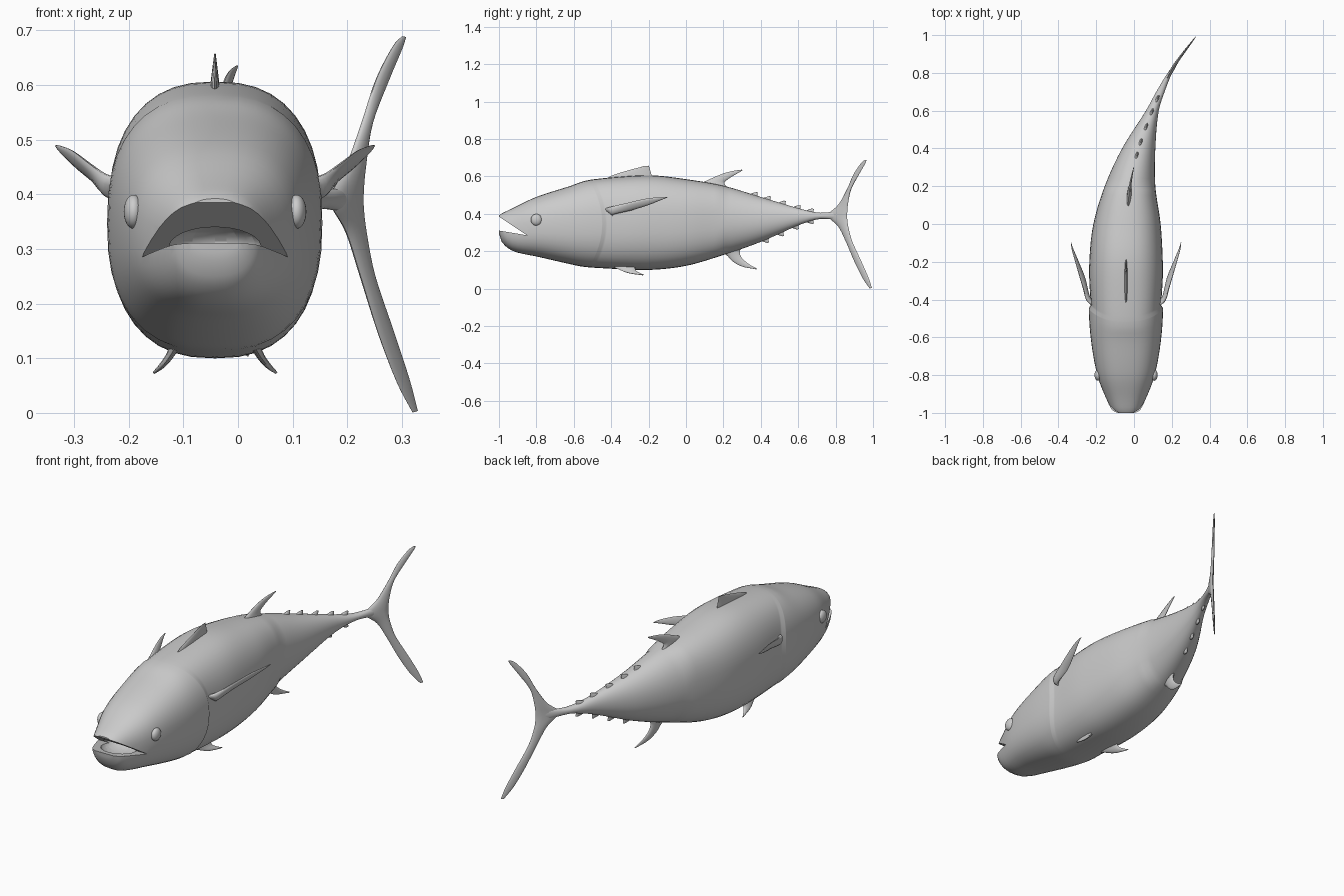
import bpy, bmesh, math
from mathutils import Vector

if "Cube" in bpy.data.objects:
    bpy.data.objects.remove(bpy.data.objects["Cube"])

CX = -0.042  # midline of the straight front half


def interp(keys, t):
    """Smooth Hermite interpolation through rows of (t, values...)."""
    t = min(max(t, keys[0][0]), keys[-1][0])
    i = 0
    while i < len(keys) - 2 and t > keys[i + 1][0]:
        i += 1
    a, b = keys[i], keys[i + 1]
    p = keys[i - 1] if i > 0 else a
    n = keys[i + 2] if i + 2 < len(keys) else b
    h = b[0] - a[0]
    u = (t - a[0]) / h
    out = []
    for c in range(1, len(a)):
        ma = (b[c] - p[c]) / (b[0] - p[0]) * h
        mb = (n[c] - a[c]) / (n[0] - a[0]) * h
        out.append((2*u**3 - 3*u**2 + 1) * a[c] + (u**3 - 2*u**2 + u) * ma
                   + (3*u**2 - 2*u**3) * b[c] + (u**3 - u**2) * mb)
    return out


SPINE = [(-1, CX), (-.2, CX), (0, -.037), (.2, -.021), (.4, .025), (.6, .097),
         (.7, .14), (.8, .19), (.87, .235), (1, .333)]


def mid(y, z):
    return Vector((interp(SPINE, y)[0], y, z))


def skin(name, rings, angle=40):
    """Join closed rings of points into a capped smooth object."""
    bm = bmesh.new()
    vs = [[bm.verts.new(p) for p in r] for r in rings]
    n = len(rings[0])
    for r, s in zip(vs, vs[1:]):
        for k in range(n):
            bm.faces.new((r[k], r[(k + 1) % n], s[(k + 1) % n], s[k]))
    bm.faces.new(vs[0][::-1])
    bm.faces.new(vs[-1])
    bmesh.ops.recalc_face_normals(bm, faces=bm.faces)
    me = bpy.data.meshes.new(name)
    bm.to_mesh(me)
    bm.free()
    ob = bpy.data.objects.new(name, me)
    bpy.context.collection.objects.link(ob)
    return smooth(ob, angle)


def smooth(ob, angle=40):
    bpy.ops.object.select_all(action='DESELECT')
    ob.select_set(True)
    bpy.context.view_layer.objects.active = ob
    bpy.ops.object.shade_smooth_by_angle(angle=math.radians(angle))
    return ob


def fin(name, sections, side=(1, 0, 0), steps=5):
    """Lens-section fin from (leading point, trailing point, thickness) rows."""
    keys = [(i, *l, *t, th) for i, (l, t, th) in enumerate(sections)]
    rings = []
    for j in range((len(keys) - 1) * steps + 1):
        v = interp(keys, j / steps)
        l, t = Vector(v[:3]), Vector(v[3:6])
        ring = []
        for k in range(12):
            a = 2 * math.pi * k / 12
            ring.append(l + (t - l) * (1 - math.cos(a)) / 2
                        + Vector(side).normalized() * math.sin(a) * v[6] / 2)
        rings.append(ring)
    return skin(name, rings, 60)


def mid_fin(name, rows):
    return fin(name, [(mid(a, b), mid(c, d), th) for a, b, c, d, th in rows],
               (1, -.3, 0))


# Body: y, top, bottom, half width
BODY = [(-1, .392, .295, .055), (-.985, .402, .25, .075), (-.93, .428, .203, .103),
        (-.8, .49, .172, .152), (-.6, .55, .13, .187), (-.4, .588, .11, .198),
        (-.2, .606, .1, .195), (0, .585, .122, .178), (.2, .55, .18, .134),
        (.4, .49, .25, .088), (.6, .43, .338, .034), (.7, .407, .37, .022),
        (.76, .408, .372, .016), (.84, .42, .362, .007)]
ys = sorted([-1, -.995, -.985, -.97, -.955, -.446, -.43]
            + [-.93 + .03 * i for i in range(60) if abs(-.93 + .03 * i + .438) > .012])
rings = []
for y in ys:
    top, bot, hw = interp(BODY, min(y, .84))
    zc, hh = (top + bot) / 2, (top - bot) / 2
    p = 2 / (2.45 if y < .2 else 2.1)
    c = interp(SPINE, y)[0]
    ring = []
    for k in range(40):
        a = 2 * math.pi * k / 40
        ca, sa = math.cos(a), math.sin(a)
        dx = math.copysign(abs(ca) ** p, ca) * hw
        dz = math.copysign(abs(sa) ** p, sa)
        # raised edge of the gill cover
        if y > -.44:
            dx *= 1 - .055 * math.exp(-((y + .44) / .14) ** 2) * max(0, 1 - abs(dz) ** 4)
        dy = -.07 * dz * dz * math.exp(-((y + .44) / .13) ** 2)
        ring.append((c + dx, y + dy, zc + dz * hh))
    rings.append(ring)
body = skin("body", rings)

# Open mouth: wedge between the jaws plus a hollow behind the lips
wedge = [(-1.05, .418), (-.85, .285), (-1.05, .319)]
jaw_cut = skin("jaw_cutter", [[(x, y, z) for y, z in wedge] for x in (-.4, .32)])
bpy.ops.mesh.primitive_uv_sphere_add(segments=24, ring_count=16, location=(CX, -.87, .305))
hollow = bpy.context.object
hollow.name = "mouth_hollow_cutter"
hollow.scale = (.085, .1, .045)
for cutter in (jaw_cut, hollow):
    m = body.modifiers.new("mouth", 'BOOLEAN')
    m.operation, m.solver, m.object = 'DIFFERENCE', 'EXACT', cutter
    bpy.context.view_layer.objects.active = body
    bpy.ops.object.modifier_apply(modifier=m.name)
    bpy.data.objects.remove(cutter)
smooth(body, 35)

# Fins on the midline
mid_fin("front_dorsal_fin", [(-.46, .565, -.18, .585, .022), (-.40, .603, -.185, .61, .016),
                             (-.31, .632, -.192, .635, .009), (-.22, .656, -.198, .657, .003)])
mid_fin("rear_dorsal_fin", [(.05, .55, .24, .525, .03), (.12, .582, .205, .563, .02),
                            (.185, .61, .232, .59, .013), (.24, .627, .268, .612, .008),
                            (.298, .636, .303, .632, .003)])
mid_fin("anal_fin", [(.15, .215, .31, .23, .03), (.215, .18, .288, .2, .02),
                     (.25, .145, .298, .165, .013), (.30, .118, .335, .132, .008),
                     (.375, .103, .379, .107, .003)])

# Tail fin, a single crescent from lower tip to upper tip
mid_fin("tail_fin", [(.982, .001, .994, .004, .004), (.945, .055, .975, .06, .008),
                     (.90, .145, .938, .145, .012), (.855, .25, .89, .25, .015),
                     (.815, .33, .868, .33, .018), (.765, .378, .862, .375, .02),
                     (.765, .403, .862, .405, .02), (.815, .45, .866, .45, .018),
                     (.86, .53, .883, .53, .015), (.895, .61, .925, .61, .012),
                     (.935, .67, .956, .665, .008), (.957, .689, .966, .687, .004)])

# Finlets along the tail stalk
for s, places in ((1, (.36, .43, .51, .59, .66)), (-1, (.42, .50, .58, .66))):
    for i, y in enumerate(places):
        top, bot, _ = interp(BODY, y)
        z = top if s > 0 else bot
        mid_fin("finlet_%s_%d" % ("upper" if s > 0 else "lower", i + 1),
                [(y - .035, z - s * .008, y + .03, z - s * .022, .022),
                 (y - .01, z + s * .006, y + .022, z - s * .006, .014),
                 (y + .014, z + s * .014, y + .024, z + s * .011, .004)])

# Paired fins and eyes, mirrored about the midline
PECTORAL = [(.165, -.44, .425, .165, -.37, .385, .03), (.203, -.405, .437, .195, -.39, .395, .024),
            (.232, -.32, .457, .217, -.29, .419, .018), (.262, -.22, .48, .252, -.2, .447, .012),
            (.285, -.14, .489, .281, -.13, .475, .007), (.291, -.1, .49, .291, -.098, .487, .003)]
PELVIC = [(.07, -.41, .125, .075, -.27, .125, .02), (.083, -.36, .103, .087, -.27, .1, .014),
          (.098, -.31, .084, .1, -.25, .085, .01), (.112, -.235, .072, .113, -.225, .074, .004)]
for s, side in ((1, "right"), (-1, "left")):
    def pair(rows):
        return [((CX + s * a, b, c), (CX + s * d, e, f), th) for a, b, c, d, e, f, th in rows]
    fin("pectoral_fin_" + side, pair(PECTORAL), (s, -.3, -.4))
    fin("pelvic_fin_" + side, pair(PELVIC), (s * .7, 0, .7))
    bpy.ops.mesh.primitive_uv_sphere_add(segments=24, ring_count=16,
                                         location=(CX + s * .149, -.8, .368))
    eye = bpy.context.object
    eye.name = "eye_" + side
    eye.scale = (.018, .03, .031)
    smooth(eye)
